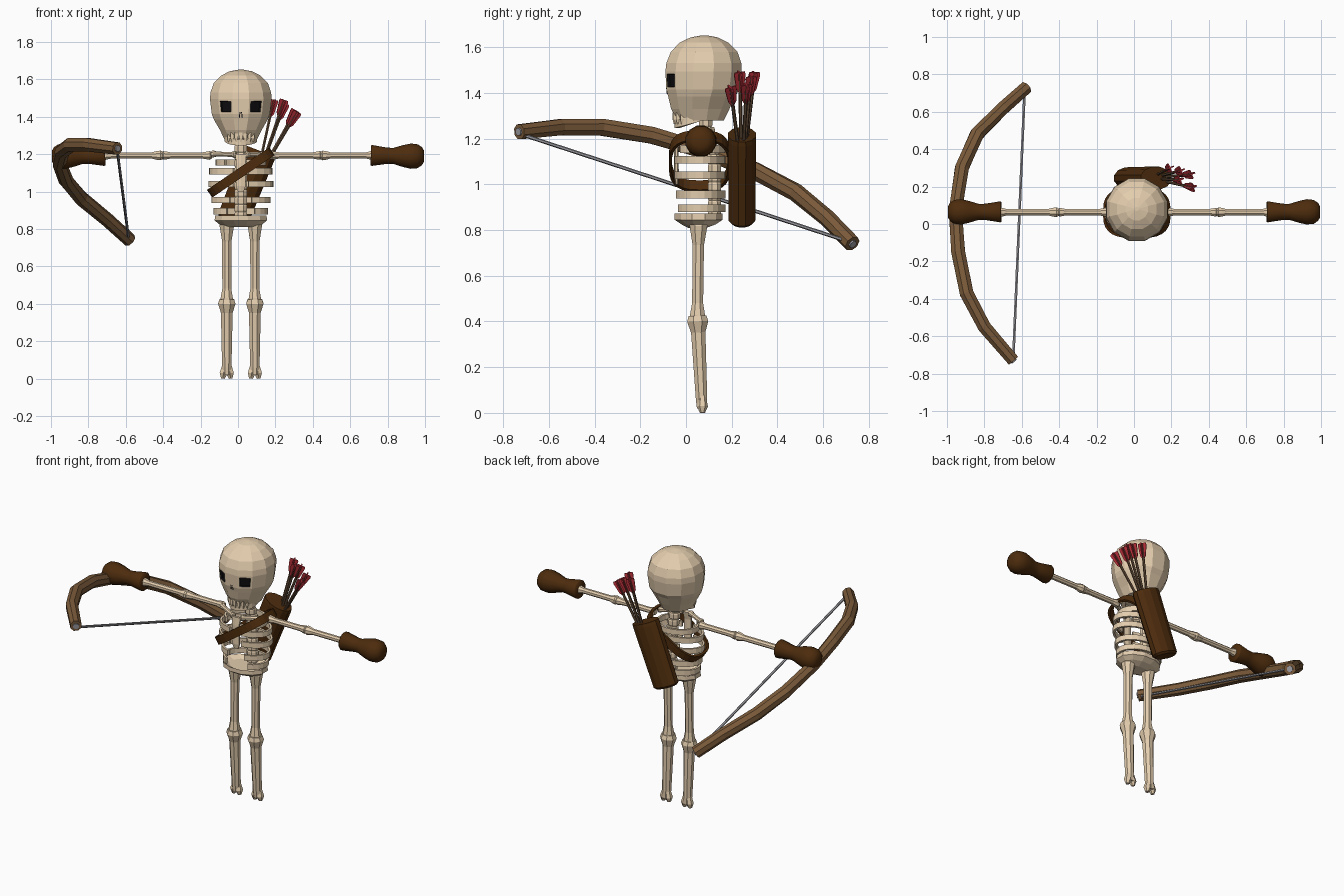
import bpy, bmesh
from math import sin, cos, pi, radians, copysign
from mathutils import Vector as V

cube = bpy.data.objects.get("Cube")
if cube:
    bpy.data.objects.remove(cube)


def material(name, rgb):
    m = bpy.data.materials.new(name)
    m.use_nodes = True
    m.diffuse_color = (*rgb, 1)
    m.node_tree.nodes["Principled BSDF"].inputs["Base Color"].default_value = (*rgb, 1)
    return m


BONE = material("bone", (0.77, 0.61, 0.42))
LEATHER = material("leather", (0.074, 0.025, 0.004))
WOOD = material("bow_wood", (0.2, 0.105, 0.043))
SHAFT = material("arrow_wood", (0.13, 0.075, 0.04))
RED = material("fletching_red", (0.45, 0.028, 0.04))
GREY = material("string_grey", (0.34, 0.34, 0.37))
BLACK = material("socket_black", (0.004, 0.004, 0.005))
CX, CY = 0.015, 0.06


def loft(name, rings, mat, loop=False, smooth=False):
    """Skin a list of equal-sized rings, capped unless the rings form a loop."""
    bm = bmesh.new()
    vs = [[bm.verts.new(p) for p in r] for r in rings]
    n = len(rings[0])
    pairs = list(zip(vs, vs[1:])) + ([(vs[-1], vs[0])] if loop else [])
    for a, b in pairs:
        for i in range(n):
            j = (i + 1) % n
            bm.faces.new((a[i], a[j], b[j], b[i]))
    if not loop:
        bm.faces.new(vs[0])
        bm.faces.new(vs[-1])
    bmesh.ops.recalc_face_normals(bm, faces=bm.faces)
    me = bpy.data.meshes.new(name)
    bm.to_mesh(me)
    bm.free()
    me.materials.append(mat)
    ob = bpy.data.objects.new(name, me)
    bpy.context.collection.objects.link(ob)
    if smooth:
        me.shade_smooth()
    return ob


def tube(name, pts, radii, mat, sides=8, flat=1.0, turn=0.0, smooth=False):
    """Sweep a polygon along a path; flat squashes its second axis."""
    pts = [V(p) for p in pts]
    axis = (pts[-1] - pts[0]).normalized()
    ref = V((0, 1, 0)) if abs(axis.z) > 0.8 else V((0, 0, 1))
    rings = []
    for i, (p, r) in enumerate(zip(pts, radii)):
        t = (pts[min(i + 1, len(pts) - 1)] - pts[max(i - 1, 0)]).normalized()
        u = ref.cross(t).normalized()
        v = t.cross(u)
        u, v = u * cos(turn) + v * sin(turn), v * cos(turn) - u * sin(turn)
        angles = [2 * pi * (k + 0.5) / sides for k in range(sides)]
        rings.append([p + u * r * cos(a) + v * r * flat * sin(a) for a in angles])
    return loft(name, rings, mat, smooth=smooth)


def lathe(name, a, b, profile, mat, **kw):
    """Turned part from a to b; profile holds (fraction, radius)."""
    a, b = V(a), V(b)
    return tube(name, [a.lerp(b, t) for t, r in profile], [r for t, r in profile], mat, **kw)


def bone(name, a, b, shaft, knob):
    lathe(name, a, b, [(0, knob * 0.7), (0.04, knob), (0.1, knob * 0.9), (0.18, shaft),
                       (0.82, shaft), (0.9, knob * 0.9), (0.96, knob), (1, knob * 0.7)], BONE)


def band(name, z, rx, ry, height, thick, mat, gap=0, slope=0.0, steps=20, power=1.0):
    """Flat hoop round the body, open by gap degrees each side of the front; low power squares it."""
    up = V((-slope, 0, 1)).normalized() * height / 2
    rings = []
    for k in range(steps + (1 if gap else 0)):
        a = radians(gap + (360 - 2 * gap) * k / steps)
        sx, sy = (copysign(abs(w) ** power, w) for w in (sin(a), -cos(a)))
        o, i = (V((CX + (rx - d) * sx, CY + (ry - d) * sy, z + slope * (rx - d) * sx))
                for d in (0, thick))
        rings.append([o - up, o + up, i + up, i - up])
    return loft(name, rings, mat, loop=not gap)


def oval(z, rx, front, back, sides=12):
    k = 1 / cos(pi / sides)
    c, ry = (front + back) / 2, (back - front) / 2
    return [(CX + rx * k * sin(a), c - ry * k * cos(a), z)
            for a in (2 * pi * (i + 0.5) / sides for i in range(sides))]


# Skull with two inset eye sockets
skull = loft("skull", [oval(*r) for r in (
    (1.28, 0.088, -0.04, 0.165), (1.33, 0.112, -0.065, 0.19), (1.385, 0.144, -0.078, 0.215),
    (1.414, 0.155, -0.086, 0.233), (1.494, 0.165, -0.09, 0.243), (1.53, 0.162, -0.086, 0.242),
    (1.58, 0.145, -0.066, 0.225), (1.62, 0.105, -0.028, 0.185),
    (1.643, 0.06, 0.02, 0.14), (1.652, 0.012, 0.07, 0.09))], BONE)
skull.data.materials.append(BLACK)
bm = bmesh.new()
bm.from_mesh(skull.data)
eyes = [f for f in bm.faces if 1.43 < f.calc_center_median().z < 1.48
        and f.normal.y < -0.7 and 0.3 < abs(f.normal.x) < 0.7]
bmesh.ops.inset_individual(bm, faces=eyes, thickness=0.016)
for f in eyes:
    f.material_index = 1
bmesh.ops.inset_individual(bm, faces=eyes, thickness=0.003, depth=-0.012)
bm.to_mesh(skull.data)
bm.free()

# Nose slit, teeth and jaw
for s in (-1, 1):
    lathe("nose_slit", (CX + s * 0.004, -0.085, 1.425), (CX + s * 0.008, -0.081, 1.395),
          [(0, 0.003), (1, 0.004)], BLACK, sides=4)
for k in range(-3, 4):
    a = radians(k * 17)
    x, y = CX + 0.082 * sin(a), 0.04 - 0.09 * cos(a)
    lathe("tooth", (x, y, 1.315), (x, y, 1.265), [(0, 0.012), (0.6, 0.012), (1, 0.006)], BONE, sides=4)
jaw_rings = []
for k in range(13):
    a = radians(-100 + 200 * k / 12)
    z = 1.262 + 0.025 * (1 - cos(a))
    jaw_rings.append([(CX + r * sin(a), 0.045 - (r + 0.008) * cos(a), z + h)
                      for r, h in ((0.088, -0.016), (0.088, 0.016), (0.065, 0.016), (0.065, -0.016))])
loft("jaw", jaw_rings, BONE)

# Spine of stacked vertebrae, breastbone
for k in range(11):
    z = 0.85 + k * 0.04
    y = 0.125 - 0.0035 * max(0, k - 5) ** 1.5
    lathe("vertebra", (CX, y, z), (CX, y, z + 0.04),
          [(0, 0.033), (0.2, 0.037), (0.8, 0.037), (1, 0.033)], BONE, flat=0.85)
tube("breastbone", [(CX, -0.035, 1.2), (CX, -0.042, 1.15), (CX, -0.042, 1.03), (CX, -0.04, 1.0)],
     (0.035, 0.028, 0.03, 0.018), BONE, sides=6, flat=0.35)

# Ribs
for z, rx, gap in ((1.155, 0.135, 40), (1.108, 0.17, 14), (1.04, 0.175, 14), (0.955, 0.158, 22), (0.895, 0.145, 32)):
    band("rib", z, rx, 0.113, 0.034, 0.014, BONE, gap=gap)

# Pelvis
loft("pelvis", [oval(*r) for r in (
    (0.81, 0.085, 0.01, 0.09), (0.825, 0.115, -0.02, 0.13), (0.845, 0.14, -0.05, 0.16),
    (0.872, 0.138, -0.05, 0.16), (0.855, 0.1, -0.02, 0.13))], BONE)

# Limbs, collarbones and gloves
for s, side in ((1, "left"), (-1, "right")):
    lx = CX + s * 0.075
    lathe(side + "_thigh", (lx, 0.055, 0.845), (lx, 0.05, 0.4),
          [(0, 0.035), (0.06, 0.042), (0.25, 0.027), (0.82, 0.026), (0.94, 0.036), (1, 0.032)], BONE)
    lathe(side + "_shin", (lx, 0.05, 0.425), (lx, 0.07, 0.02),
          [(0, 0.042), (0.06, 0.05), (0.18, 0.034), (0.7, 0.029), (0.9, 0.027), (1, 0.024)], BONE)
    for d in (-1, 1):
        lathe(side + "_ankle_knob", (lx + d * 0.01, 0.072, 0.08), (lx + d * 0.021, 0.072, 0),
              [(0, 0.014), (0.65, 0.024), (1, 0.011)], BONE, sides=6)
    z = 1.193
    bone(side + "_collarbone", (CX + s * 0.025, -0.03, z + 0.005), (CX + s * 0.155, 0.04, z + 0.008), 0.014, 0.02)
    bone(side + "_upper_arm", (CX + s * 0.155, 0.063, z), (0.02 + s * 0.43, 0.063, z), 0.018, 0.025)
    bone(side + "_forearm", (0.02 + s * 0.42, 0.063, z), (s * 0.74, 0.063, z), 0.018, 0.028)
    lathe(side + "_glove", (s * 0.71, 0.065, z), (s * 0.995, 0.065, z - 0.005),
          [(0, 0.055), (0.02, 0.058), (0.3, 0.045), (0.42, 0.044), (0.6, 0.06), (0.75, 0.07),
           (0.88, 0.066), (0.96, 0.05), (1, 0.03)], LEATHER, sides=12, smooth=True)

# Bow, its string and end knots
bow = [(-0.578, 0.728, 0.74), (-0.70, 0.62, 0.85), (-0.84, 0.48, 0.965), (-0.92, 0.30, 1.06),
       (-0.955, 0.07, 1.15), (-0.94, -0.15, 1.215), (-0.895, -0.37, 1.25),
       (-0.80, -0.55, 1.25), (-0.645, -0.73, 1.23)]
tube("bow", bow, (0.037, 0.038, 0.04, 0.04, 0.038, 0.04, 0.04, 0.038, 0.035), WOOD)
tube("bow_string", [(-0.585, 0.71, 0.75), (-0.645, -0.71, 1.215)], (0.008, 0.008), GREY, sides=6)
for tip, near in ((bow[0], bow[1]), (bow[-1], bow[-2])):
    out = (V(tip) - V(near)).normalized()
    tube("string_knot", [V(tip) - out * 0.01, V(tip) + out * 0.007], (0.02, 0.018), GREY)

# Strap and quiver
band("strap", 1.102, 0.167, 0.135, 0.05, 0.012, LEATHER, slope=0.68, steps=28, power=0.7)
lathe("quiver", (-0.033, 0.245, 0.837), (0.118, 0.245, 1.217),
      [(0, 0.072), (0.03, 0.087), (0.95, 0.093), (1, 0.091), (1, 0.078), (0.93, 0.073)],
      LEATHER, sides=12, flat=0.69)

# Arrows with crossed vanes
for tip in ((0.19, 0.30, 1.485), (0.245, 0.235, 1.485), (0.315, 0.195, 1.42),
            (0.305, 0.265, 1.43), (0.25, 0.285, 1.465)):
    tip = V(tip)
    foot = V((0.09, 0.245, 1.12)).lerp(V((tip.x, tip.y, 1.12)), 0.2)
    tube("arrow_shaft", [foot, tip], (0.008, 0.008), SHAFT, sides=6)
    d = (tip - foot).normalized()
    for k in (0, 1):
        tube("arrow_vane", [tip - d * 0.088, tip - d * 0.07, tip - d * 0.005, tip + d * 0.006],
             (0.009, 0.025, 0.037, 0.033), RED, sides=4, flat=0.14, turn=0.4 + k * pi / 2)
